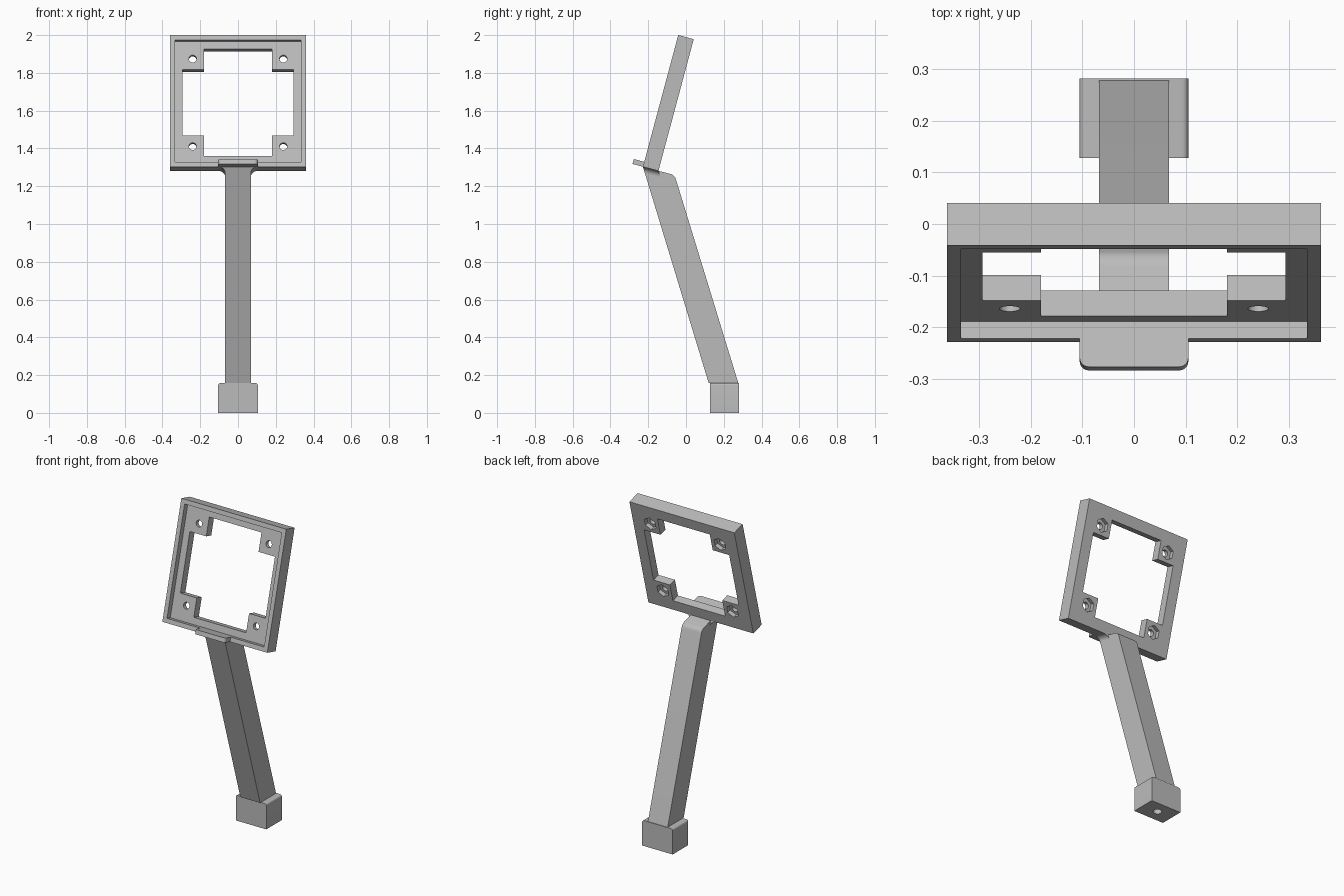
import bpy, bmesh
from math import sin, cos, pi, radians
from mathutils import Matrix, Vector

cube = bpy.data.objects.get("Cube")
if cube:
    bpy.data.objects.remove(cube, do_unlink=True)

grey = bpy.data.materials.new("plain grey")
grey.use_nodes = True
colour = (0.5, 0.5, 0.5, 1)
grey.diffuse_color = colour
grey.node_tree.nodes["Principled BSDF"].inputs["Base Color"].default_value = colour


def axes(origin, a, b, c):
    """Matrix placing profile axes a, b and extrusion axis c at origin."""
    m = Matrix((a, b, c)).transposed().to_4x4()
    m.translation = Vector(origin)
    return m


def prism(name, points, low, high, matrix):
    """Extrude a 2D outline between two depths."""
    bm = bmesh.new()
    rings = [[bm.verts.new((p, q, d)) for p, q in points] for d in (low, high)]
    bm.faces.new(rings[0])
    bm.faces.new(rings[1])
    n = len(points)
    for i in range(n):
        j = (i + 1) % n
        bm.faces.new((rings[0][i], rings[0][j], rings[1][j], rings[1][i]))
    bm.transform(matrix)
    bmesh.ops.recalc_face_normals(bm, faces=bm.faces)
    mesh = bpy.data.meshes.new(name)
    bm.to_mesh(mesh)
    bm.free()
    mesh.materials.append(grey)
    obj = bpy.data.objects.new(name, mesh)
    bpy.context.collection.objects.link(obj)
    return obj


def rect(x0, y0, x1, y1):
    return [(x0, y0), (x1, y0), (x1, y1), (x0, y1)]


def arc(cx, cy, r, start, end, n):
    return [(cx + r * cos(radians(start + (end - start) * i / n)),
             cy + r * sin(radians(start + (end - start) * i / n))) for i in range(n + 1)]


def circle(cx, cy, r, n):
    return arc(cx, cy, r, 90, 450, n)[:-1]


def cut(obj, cutters):
    """Subtract the cutters, bake the result and remove them."""
    for c in cutters:
        mod = obj.modifiers.new("cut", "BOOLEAN")
        mod.operation, mod.solver, mod.object = "DIFFERENCE", "EXACT", c
    graph = bpy.context.evaluated_depsgraph_get()
    mesh = bpy.data.meshes.new_from_object(obj.evaluated_get(graph))
    obj.modifiers.clear()
    obj.data = mesh
    for c in cutters:
        bpy.data.objects.remove(c, do_unlink=True)


def smooth(obj):
    bpy.ops.object.select_all(action="DESELECT")
    obj.select_set(True)
    bpy.context.view_layer.objects.active = obj
    bpy.ops.object.shade_smooth_by_angle(angle=radians(35))


# Tilted frame: origin at its lower front edge, depth axis facing forward
s, c = sin(radians(15)), cos(radians(15))
base = Vector((0, -0.228, 1.303))
tilt = axes(base, (1, 0, 0), (0, s, c), (0, -c, s))
size, thick, rim, floor = 0.722, 0.085, 0.027, 0.034
half, mid = size / 2, size / 2

frame = prism("frame", rect(-half, 0, half, size), -thick, 0, tilt)
inner = half - rim
cutters = [prism("recess_cutter", rect(-inner, rim, inner, size - rim), -floor, 0.1, tilt)]

# Cross-shaped opening that leaves four corner lugs
a, b = 0.293, 0.18
quarter = [(a, b), (b, b), (b, a)]
cross = [(x, mid + y) for x, y in quarter]
cross += [(-x, mid + y) for x, y in reversed(quarter)]
cross += [(-x, mid - y) for x, y in quarter]
cross += [(x, mid - y) for x, y in reversed(quarter)]
cutters.append(prism("opening_cutter", cross, -0.2, 0.1, tilt))

# Screw holes with hexagonal nut pockets behind
for sx in (-1, 1):
    for sy in (-1, 1):
        x, y = sx * 0.24, mid + sy * 0.24
        cutters.append(prism("hole_cutter", circle(x, y, 0.02, 24), -0.2, 0.1, tilt))
        cutters.append(prism("nut_cutter", circle(x, y, 0.042, 6), -0.2, -0.06, tilt))
cut(frame, cutters)
smooth(frame)

# Rounded lip standing out at the bottom of the frame
r, w, reach = 0.018, 0.105, 0.057
lip_shape = [(-w, -0.03), (w, -0.03)]
lip_shape += arc(w - r, reach - r, r, 0, 90, 6) + arc(r - w, reach - r, r, 90, 180, 6)
lip = prism("lip", lip_shape, 0, rim, axes(base, (1, 0, 0), (0, -c, s), (0, s, c)))
smooth(lip)

# Leaning arm with a rounded shoulder
arm_half = 0.068
side = axes((0, 0, 0), (0, 1, 0), (0, 0, 1), (1, 0, 0))
arm_shape = [(0.12, 0.158), (0.277, 0.158)] + arc(-0.092, 1.226, 0.04, 17, 75, 8)
arm_shape += [(base.y, base.z)]
arm = prism("arm", arm_shape, -arm_half, arm_half, side)
smooth(arm)

# Flared fillets where the arm meets the frame
f = 0.035
flare_shape = [(arm_half + f, 0.002)] + arc(arm_half + f, -f, f, 90, 180, 8)
flare_shape += [(-x, y) for x, y in reversed(flare_shape)]
lean = Vector((0, -0.29, 0.957))
flare = prism("arm_flare", flare_shape, -thick, 0, axes(base, (1, 0, 0), lean, (0, -c, s)))
smooth(flare)

# Foot block with softened top side edges and a hole underneath
r, w, top = 0.012, 0.105, 0.158
foot_shape = [(-w, 0), (w, 0)]
foot_shape += arc(w - r, top - r, r, 0, 90, 5) + arc(r - w, top - r, r, 90, 180, 5)
foot = prism("foot_block", foot_shape, 0.128, 0.281, axes((0, 0, 0), (1, 0, 0), (0, 0, 1), (0, 1, 0)))
hole = prism("foot_hole_cutter", circle(0, 0.205, 0.025, 24), -0.05, 0.11, Matrix())
cut(foot, [hole])
smooth(foot)
